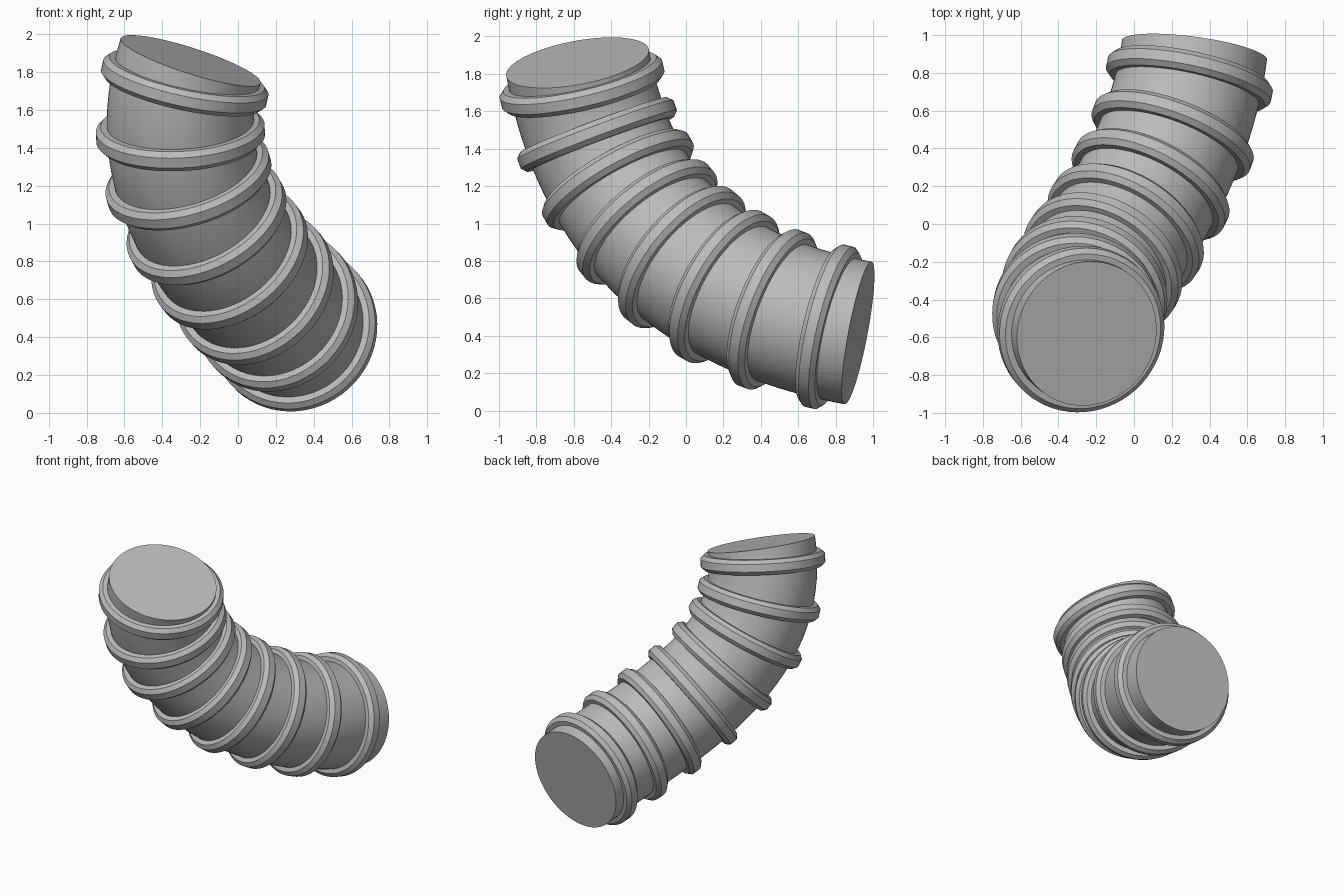
import bpy
import bmesh
from math import cos, sin, tau, radians
from mathutils import Vector
from mathutils.geometry import interpolate_bezier

if "Cube" in bpy.data.objects:
    bpy.data.objects.remove(bpy.data.objects["Cube"], do_unlink=True)

SIDES = 64
TUBE_RADIUS = 0.388

grey = bpy.data.materials.new("plain grey")
grey.use_nodes = True
grey.diffuse_color = (0.5, 0.5, 0.5, 1)
grey.node_tree.nodes["Principled BSDF"].inputs["Base Color"].default_value = (0.5, 0.5, 0.5, 1)

# Centre line of the bent hose, from the low back end to the high front end
start, handle_a = Vector((0.32, 0.92, 0.415)), Vector((0.2, 0.01, 0.585))
handle_b, end = Vector((-0.505, -0.435, 1.078)), Vector((-0.25, -0.58, 1.86))
path = interpolate_bezier(start, handle_a, handle_b, end, 241)
tangents = [(path[min(i + 1, 240)] - path[max(i - 1, 0)]).normalized() for i in range(241)]
side_axis = tangents[0].cross(tangents[-1])

lengths = [0.0]
for a, b in zip(path, path[1:]):
    lengths.append(lengths[-1] + (b - a).length)


def loop(bm, centre, tangent, radius):
    """Circle of vertices square to the centre line."""
    u = side_axis.cross(tangent).normalized()
    v = tangent.cross(u)
    return [bm.verts.new(centre + radius * (u * cos(tau * k / SIDES) + v * sin(tau * k / SIDES)))
            for k in range(SIDES)]


def bridge(bm, a, b):
    for k in range(SIDES):
        n = (k + 1) % SIDES
        bm.faces.new((a[k], a[n], b[n], b[k]))


def finish(bm, name):
    bmesh.ops.recalc_face_normals(bm, faces=bm.faces)
    mesh = bpy.data.meshes.new(name)
    bm.to_mesh(mesh)
    bm.free()
    mesh.materials.append(grey)
    obj = bpy.data.objects.new(name, mesh)
    bpy.context.collection.objects.link(obj)
    bpy.ops.object.select_all(action='DESELECT')
    obj.select_set(True)
    bpy.context.view_layer.objects.active = obj
    bpy.ops.object.shade_smooth_by_angle(angle=radians(30))


# Hose body with flat closed ends
bm = bmesh.new()
loops = [loop(bm, path[i], tangents[i], TUBE_RADIUS) for i in range(0, 241, 6)]
for a, b in zip(loops, loops[1:]):
    bridge(bm, a, b)
bm.faces.new(loops[0])
bm.faces.new(loops[-1])
finish(bm, "hose_body")

# Raised ribs: chamfered band profile as (offset along hose, radius)
profile = [(-0.055, 0.375), (-0.055, 0.42), (-0.028, 0.446),
           (0.028, 0.446), (0.055, 0.42), (0.055, 0.375)]
stations = [0.066, 0.205, 0.337, 0.466, 0.589, 0.712, 0.826, 0.947]
for number, fraction in enumerate(stations, 1):
    i = next(j for j, d in enumerate(lengths) if d >= fraction * lengths[-1])
    bm = bmesh.new()
    loops = [loop(bm, path[i] + tangents[i] * offset, tangents[i], radius)
             for offset, radius in profile]
    for a, b in zip(loops, loops[1:] + loops[:1]):
        bridge(bm, a, b)
    finish(bm, f"rib_{number}")
